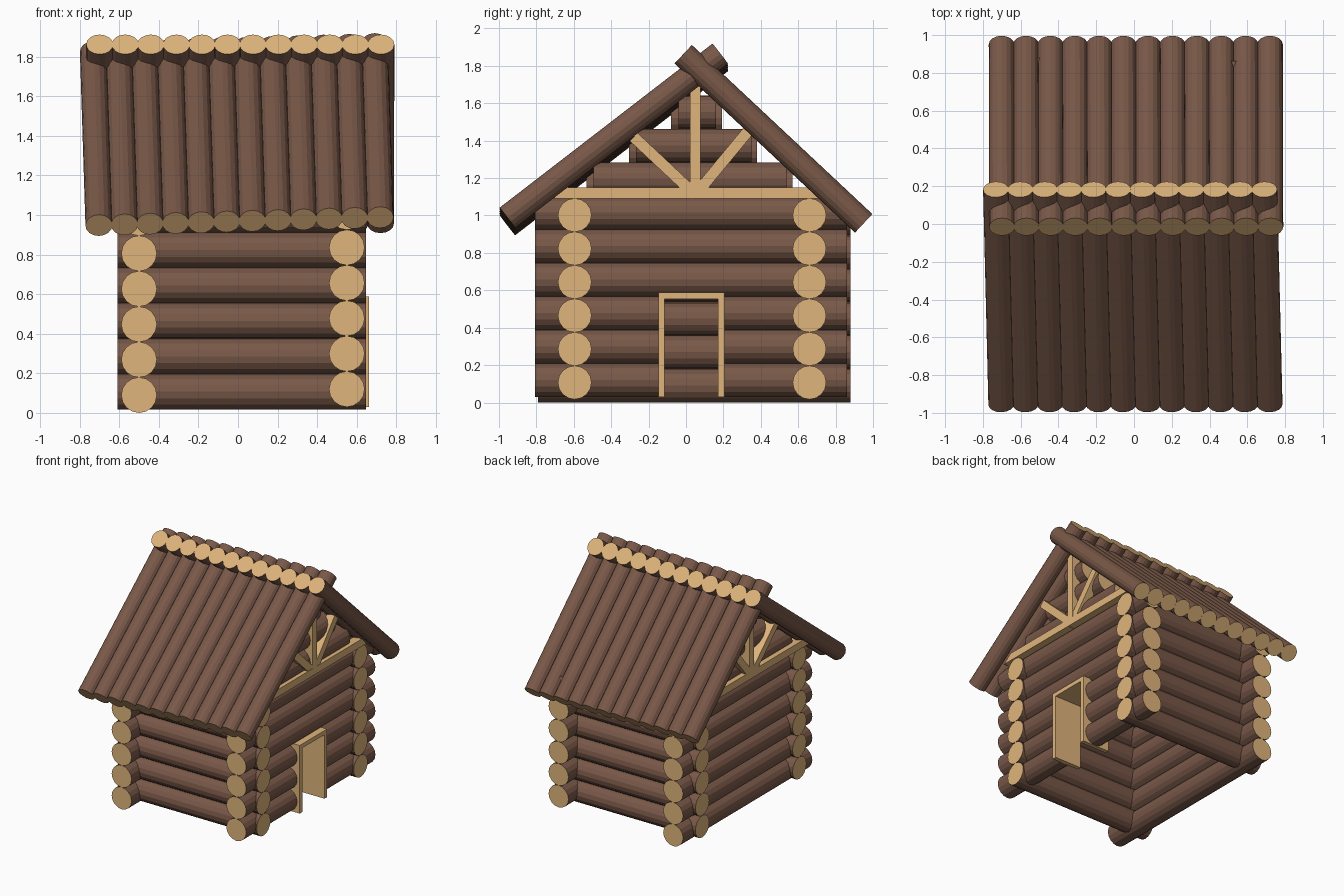
import bpy, bmesh, math
from mathutils import Vector, Matrix

if "Cube" in bpy.data.objects:
    bpy.data.objects.remove(bpy.data.objects["Cube"])


def material(name, color):
    m = bpy.data.materials.new(name)
    m.diffuse_color = (*color, 1)
    m.use_nodes = True
    m.node_tree.nodes["Principled BSDF"].inputs["Base Color"].default_value = m.diffuse_color
    return m


BARK = material("bark", (0.19, 0.098, 0.065))
WOOD = material("cut_wood", (0.74, 0.46, 0.2))


def finish(name, bm, mats):
    me = bpy.data.meshes.new(name)
    bm.to_mesh(me)
    bm.free()
    for m in mats:
        me.materials.append(m)
    ob = bpy.data.objects.new(name, me)
    bpy.context.collection.objects.link(ob)
    return ob


def logs(name, items, r, sides=16):
    """Flat-sided logs between point pairs, with pale cut ends."""
    bm = bmesh.new()
    for a, b in items:
        a, b = Vector(a), Vector(b)
        d = b - a
        mat = Matrix.Translation((a + b) / 2) @ d.to_track_quat('Z', 'Y').to_matrix().to_4x4()
        bmesh.ops.create_cone(bm, cap_ends=True, segments=sides, radius1=r, radius2=r,
                              depth=d.length, matrix=mat)
    for f in bm.faces:
        f.material_index = 1 if len(f.verts) > 4 else 0
    return finish(name, bm, [BARK, WOOD])


def board(name, outline, x0, x1):
    """Board from a (y, z) outline, extruded along x."""
    bm = bmesh.new()
    f = bm.faces.new([bm.verts.new((x0, y, z)) for y, z in outline])
    ext = bmesh.ops.extrude_face_region(bm, geom=[f])
    bmesh.ops.translate(bm, vec=(x1 - x0, 0, 0),
                        verts=[v for v in ext['geom'] if isinstance(v, bmesh.types.BMVert)])
    bmesh.ops.recalc_face_normals(bm, faces=bm.faces)
    return finish(name, bm, [WOOD])


def rect(y0, y1, z0, z1):
    return [(y0, z0), (y1, z0), (y1, z1), (y0, z1)]


def strut(p, q, w):
    p, q = Vector(p), Vector(q)
    d = (q - p).normalized() * w / 2
    n = Vector((-d.y, d.x))
    return [p - n, q - n, q + n, p + n]


R, STEP = 0.09, 0.179

# Front and back walls: logs along x
for name, y in (("front_wall", -0.595), ("back_wall", 0.66)):
    logs(name, [((-0.61, y, 0.107 + i * STEP), (0.648, y, 0.107 + i * STEP)) for i in range(6)], R)


# Side walls: logs along y, rising into the gables under the roof
def side_wall(name, x, z0, y0, y1, door):
    items = []
    for i in range(9):
        z = z0 + i * STEP
        a, b = y0, y1
        if i > 5:
            top = z + 0.06
            a = (top - 0.886) / 0.79 - 0.96
            b = 0.95 - (top - 0.865) / 0.945
        if door and i < 3:
            items += [((x, a, z), (x, -0.13, z)), ((x, 0.19, z), (x, b, z))]
        else:
            items.append(((x, a, z), (x, b, z)))
    logs(name, items, R)


side_wall("right_wall", 0.55, 0.12, -0.808, 0.862, True)
side_wall("left_wall", -0.5, 0.09, -0.79, 0.88, False)

# Roof slopes: crossing rows of logs, the front one slightly rolled
front, back = [], []
for i in range(12):
    x = -0.703 + i * 0.1292
    lift = 0.04 * i / 11
    front.append(((x, -0.955, 0.948 + lift), (x - 0.028, 0.183, 1.825 + lift)))
    back.append(((x + 0.002, 0.95, 0.958), (x + 0.004, -0.015, 1.862)))
logs("front_roof", front, 0.068)
logs("back_roof", back, 0.068)

# Gable trusses on both ends
for side, x0, x1 in (("right", 0.59, 0.66), ("left", -0.63, -0.54)):
    board(side + "_tie_beam", [(-0.71, 1.09), (0.72, 1.09), (0.66, 1.15), (-0.64, 1.15)], x0, x1)
    board(side + "_king_post", rect(0.022, 0.078, 1.1, 1.7), x0, x1)
    board(side + "_front_strut", strut((0.05, 1.11), (-0.28, 1.42), 0.06), x0, x1 - 0.003)
    board(side + "_back_strut", strut((0.05, 1.11), (0.335, 1.455), 0.06), x0, x1 - 0.003)

# Deep door frame in the right wall
board("door_frame", [(-0.148, 0.03), (-0.115, 0.03), (-0.115, 0.553), (0.172, 0.553),
                     (0.172, 0.03), (0.205, 0.03), (0.205, 0.587), (-0.148, 0.587)], 0.42, 0.662)
